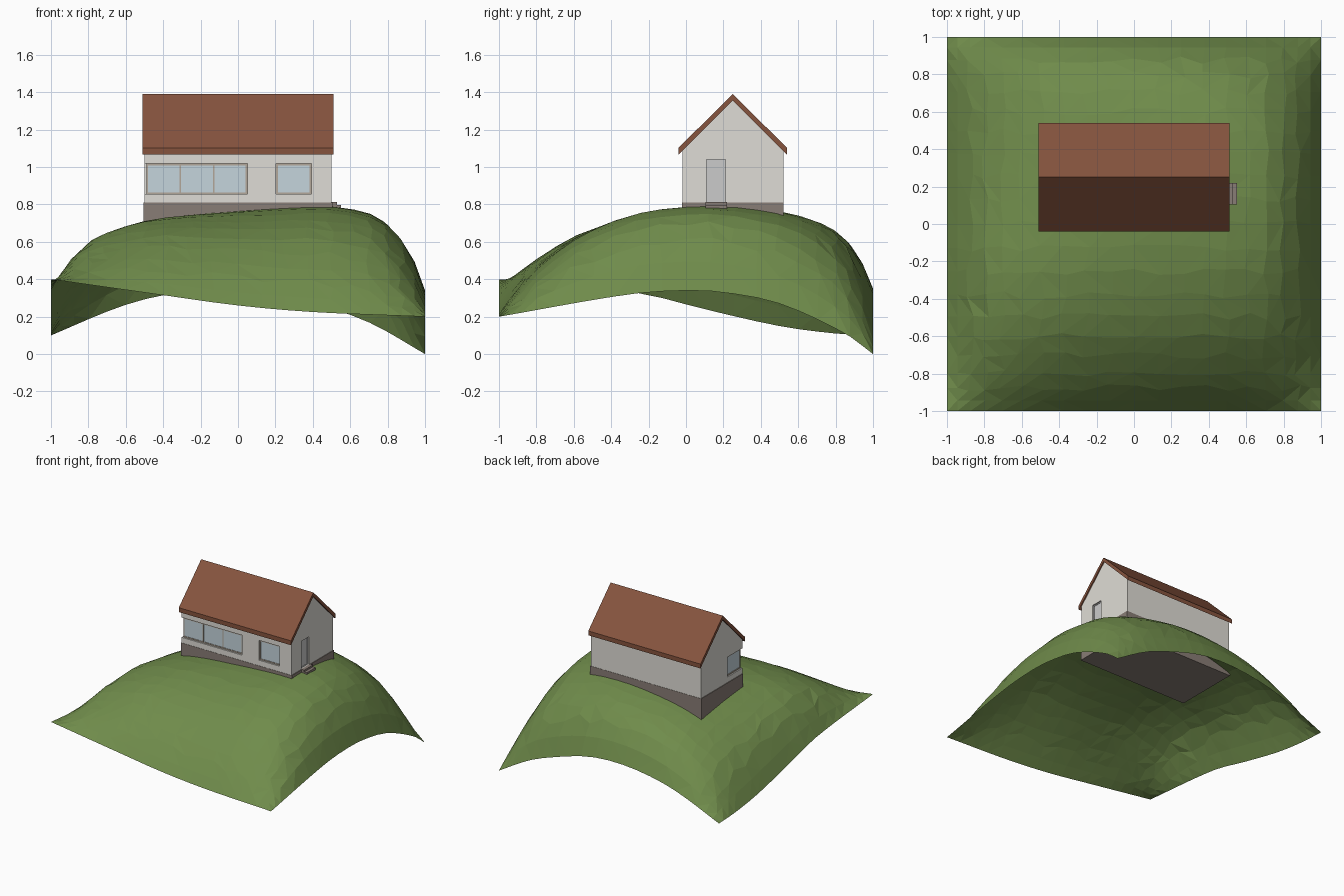
import bpy, bmesh, math, random

if "Cube" in bpy.data.objects:
    bpy.data.objects.remove(bpy.data.objects["Cube"])

random.seed(4)


def material(name, rgb):
    m = bpy.data.materials.new(name)
    m.diffuse_color = (*rgb, 1)
    m.use_nodes = True
    m.node_tree.nodes["Principled BSDF"].inputs["Base Color"].default_value = m.diffuse_color
    return m


GRASS = material("grass", (0.16, 0.26, 0.07))
ROOF = material("roof_tile", (0.24, 0.088, 0.048))
WALL = material("plaster", (0.74, 0.72, 0.67))
STONE = material("stone", (0.25, 0.205, 0.18))
GLASS = material("glass", (0.56, 0.66, 0.72))
FRAME = material("frame_wood", (0.45, 0.39, 0.32))
DOOR = material("door_grey", (0.56, 0.56, 0.56))


def finish(name, bm, mat):
    bmesh.ops.recalc_face_normals(bm, faces=bm.faces)
    me = bpy.data.meshes.new(name)
    bm.to_mesh(me)
    bm.free()
    ob = bpy.data.objects.new(name, me)
    bpy.context.collection.objects.link(ob)
    if mat:
        me.materials.append(mat)
    return ob


def box(name, x0, x1, y0, y1, z0, z1, mat=None):
    bm = bmesh.new()
    bmesh.ops.create_cube(bm, size=1)
    for v in bm.verts:
        v.co = ((x0 + x1) / 2 + v.co.x * (x1 - x0),
                (y0 + y1) / 2 + v.co.y * (y1 - y0),
                (z0 + z1) / 2 + v.co.z * (z1 - z0))
    return finish(name, bm, mat)


def prism(name, profile, half, mat):
    """Extrude a (y, z) profile along x from -half to half."""
    bm = bmesh.new()
    f = bm.faces.new([bm.verts.new((-half, y, z)) for y, z in profile])
    r = bmesh.ops.extrude_face_region(bm, geom=[f])
    for v in r["geom"]:
        if isinstance(v, bmesh.types.BMVert):
            v.co.x = half
    return finish(name, bm, mat)


def curve(pts):
    """Smooth function of one variable through the given points."""
    n = len(pts)

    def slope(i):
        a, b = pts[max(i - 1, 0)], pts[min(i + 1, n - 1)]
        return (b[1] - a[1]) / (b[0] - a[0])

    def f(t):
        i = next((k for k in range(n - 2) if t <= pts[k + 1][0]), n - 2)
        (a, p), (b, q) = pts[i], pts[i + 1]
        h = b - a
        s = (t - a) / h
        return ((2*s**3 - 3*s*s + 1) * p + (s**3 - 2*s*s + s) * h * slope(i)
                + (3*s*s - 2*s**3) * q + (s**3 - s*s) * h * slope(i + 1))
    return f


# Hill: four edge curves and two profiles through the summit
front = curve([(-1, .40), (-.4, .315), (0, .26), (.4, .225), (1, .20)])
back = curve([(-1, .10), (-.64, .25), (-.4, .315), (-.1, .35), (.2, .33),
              (.6, .21), (.76, .14), (1, 0)])
left = curve([(-1, .40), (-.25, .325), (.1, .24), (.5, .15), (.8, .11), (1, .10)])
right = curve([(-1, .20), (-.3, .32), (0, .34), (.2, .33), (.5, .27), (.85, .11), (1, 0)])
X0, Y0 = .4, .1
prof_x = curve([(-1, left(Y0)), (-.9, .43), (-.8, .55), (-.6, .66),
                (-.4, .72), (0, .768), (.4, .793), (.55, .785), (.75, .73),
                (.9, .58), (.95, .48), (1, right(Y0))])
prof_y = curve([(-1, front(X0)), (-.9, .36), (-.8, .465), (-.6, .62), (-.4, .71),
                (-.2, .765), (.1, .793), (.3, .788), (.5, .765), (.7, .70),
                (.85, .59), (.95, .42), (1, back(X0))])


def coons(x, y):
    u, v = (x + 1) / 2, (y + 1) / 2
    return ((1 - u) * left(y) + u * right(y) + (1 - v) * front(x) + v * back(x)
            - (1 - u) * (1 - v) * .40 - u * (1 - v) * .20 - (1 - u) * v * .10)


def height(x, y):
    peak = prof_x(X0) - coons(X0, Y0)
    rise = (prof_x(x) - coons(x, Y0)) * (prof_y(y) - coons(X0, y)) / peak
    return coons(x, y) + rise * (1 - .4 * x * x * y * y)  # softer corners


N = 20
bm = bmesh.new()
rows = []
for j in range(N + 1):
    row = []
    for i in range(N + 1):
        # rows are denser near the steep rim; the interior is jittered
        x, y = (t * .5 + math.sin(t * math.pi / 2) * .5
                for t in (2 * i / N - 1, 2 * j / N - 1))
        if 1 < i < N - 1 and 1 < j < N - 1:
            x += random.uniform(-.02, .02)
            y += random.uniform(-.02, .02)
        row.append(bm.verts.new((x, y, height(x, y))))
    rows.append(row)
for j in range(N):
    for i in range(N):
        a, b, c, d = rows[j][i], rows[j][i+1], rows[j+1][i+1], rows[j+1][i]
        if random.random() < .5:
            tris = ((a, b, c), (a, c, d))
        else:
            tris = ((a, b, d), (b, c, d))
        for t in tris:
            bm.faces.new(t)
finish("hill", bm, GRASS)

# House body
W, YF, YB, YM = .505, -.02, .52, .25
box("foundation", -W, W, YF - .002, YB + .002, .62, .81, STONE)
walls = prism("walls", [(YF, .81), (YB, .81), (YB, 1.09), (YM, 1.36), (YF, 1.09)],
              .50, WALL)
prism("roof", [(-.04, 1.067), (-.04, 1.103), (YM, 1.39), (.54, 1.103), (.54, 1.067),
               (YM, 1.357)], .51, ROOF)


def opening(name, side, u0, u1, z0, z1, cuts, pane_mat, frame_mat, w=.01, corner=0):
    """Recessed opening in a wall: cutter, pane, frame bars and mullions.
    corner extends the recess past the wall's end for corner glazing."""
    def slab(part, a, b, za, zb, d0, d1, mat=None):
        # d is depth measured inward from the wall face
        if side == "front":
            return box(part, a, b, YF + d0, YF + d1, za, zb, mat)
        if side == "left":
            return box(part, -.5 + d0, -.5 + d1, a, b, za, zb, mat)
        return box(part, .5 - d1, .5 - d0, a, b, za, zb, mat)

    cutter = slab(name + "_cutter", u0 - corner, u1, z0, z1, -.05, .02)
    cutter.hide_render = True
    cutter.hide_viewport = True
    mod = walls.modifiers.new(name, "BOOLEAN")
    mod.operation = "DIFFERENCE"
    mod.solver = "EXACT"
    mod.object = cutter
    f0 = .01
    slab(name + "_pane", u0 + .004, u1, z0, z1, .014, .021, pane_mat)
    slab(name + "_sill", u0, u1, z0, z0 + w, f0, .02, frame_mat)
    slab(name + "_head", u0, u1, z1 - w, z1, f0, .02, frame_mat)
    slab(name + "_jamb_a", u0, u0 + w, z0, z1, f0, .02, frame_mat)
    slab(name + "_jamb_b", u1 - w, u1, z0, z1, f0, .02, frame_mat)
    for k, c in enumerate(cuts):
        slab(f"{name}_mullion_{k}", c - .004, c + .004, z0, z1, f0, .02, frame_mat)


opening("long_window", "front", -.49, .05, .855, 1.018, (-.31, -.13), GLASS, FRAME,
        corner=.06)
opening("small_window", "front", .203, .392, .855, 1.018, (), GLASS, FRAME)
opening("side_window", "left", -.01, .175, .855, 1.018, (), GLASS, FRAME, corner=.06)
opening("door", "right", .11, .21, .812, 1.04, (), DOOR, DOOR, .006)

# Door steps
box("upper_step", .5, .528, .105, .22, .72, .812, STONE)
box("lower_step", .5, .552, .105, .22, .72, .797, STONE)
